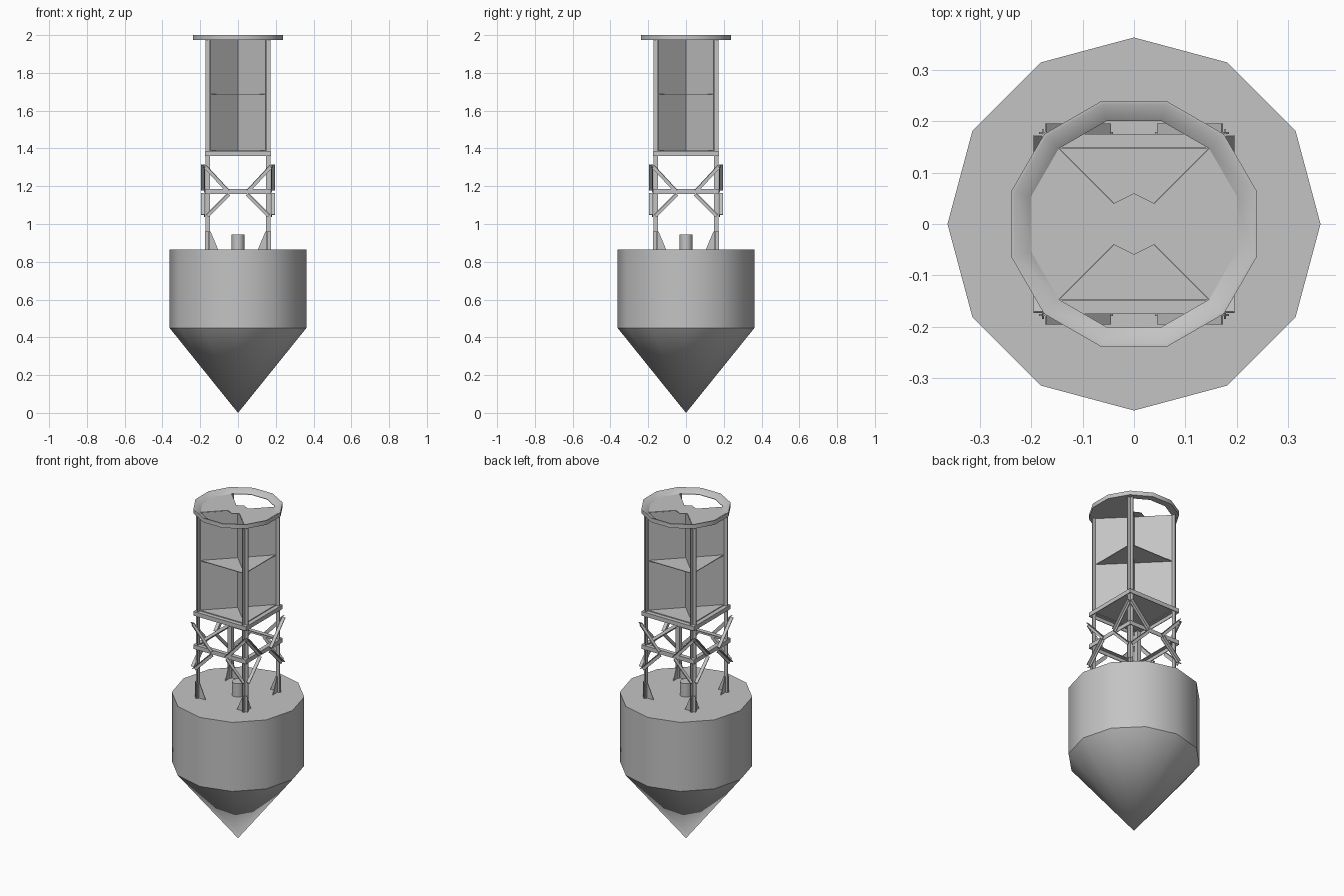
import bpy, bmesh, math
from mathutils import Vector, Matrix

cube = bpy.data.objects.get("Cube")
if cube:
    bpy.data.objects.remove(cube, do_unlink=True)

SIDES = 12
grey = bpy.data.materials.new("plain_grey")
grey.use_nodes = True
grey.diffuse_color = (0.55, 0.55, 0.55, 1)
grey.node_tree.nodes["Principled BSDF"].inputs["Base Color"].default_value = grey.diffuse_color


def finish(name, bm, smooth=False):
    bmesh.ops.recalc_face_normals(bm, faces=bm.faces)
    mesh = bpy.data.meshes.new(name)
    bm.to_mesh(mesh)
    bm.free()
    mesh.materials.append(grey)
    ob = bpy.data.objects.new(name, mesh)
    bpy.context.collection.objects.link(ob)
    if smooth:
        bpy.ops.object.select_all(action='DESELECT')
        ob.select_set(True)
        bpy.context.view_layer.objects.active = ob
        bpy.ops.object.shade_smooth_by_angle(angle=math.radians(35))
    return ob


def polar(r, i, phase=0.0):
    a = math.radians(360 / SIDES * i + phase)
    return r * math.cos(a), r * math.sin(a)


def lathe(name, profile, phase=0.0, closed=False):
    """Turn a profile of (radius, height) points around the z axis."""
    bm = bmesh.new()
    rings = []
    for r, z in profile:
        n = SIDES if r > 0 else 1
        rings.append([bm.verts.new((*polar(r, i, phase), z)) for i in range(n)])
    pairs = list(zip(rings, rings[1:])) + ([(rings[-1], rings[0])] if closed else [])
    for a, b in pairs:
        for i in range(SIDES):
            j = (i + 1) % SIDES
            if len(a) == 1:
                bm.faces.new((a[0], b[i], b[j]))
            elif len(b) == 1:
                bm.faces.new((a[i], a[j], b[0]))
            else:
                bm.faces.new((a[i], a[j], b[j], b[i]))
    if not closed and len(rings[-1]) > 1:
        bm.faces.new(rings[-1])
    return finish(name, bm, True)


def slab(bm, points, offset):
    """Flat polygon thickened along an offset."""
    face = bm.faces.new([bm.verts.new(p) for p in points])
    extra = bmesh.ops.extrude_face_region(bm, geom=[face], use_keep_orig=True)
    verts = [g for g in extra["geom"] if isinstance(g, bmesh.types.BMVert)]
    bmesh.ops.translate(bm, verts=verts, vec=Vector(offset))


def angle_bar(bm, p, q, a, b, width=0.025, t=0.004):
    """L-shaped bar from p to q, with flanges along a and b."""
    p, q, a, b = (Vector(v) for v in (p, q, a, b))
    for u, v in ((a, b), (b, a)):
        slab(bm, (p, q, q + u * width, p + u * width), v * t)


def four_times(name, build):
    """Repeat one side of the tower around its four sides."""
    bm = bmesh.new()
    build(bm)
    base = bm.verts[:] + bm.edges[:] + bm.faces[:]
    for k in range(1, 4):
        copy = bmesh.ops.duplicate(bm, geom=base)["geom"]
        verts = [g for g in copy if isinstance(g, bmesh.types.BMVert)]
        bmesh.ops.rotate(bm, verts=verts, matrix=Matrix.Rotation(k * math.pi / 2, 3, 'Z'))
    return finish(name, bm)


DECK, TOP, FLOAT_TOP = 1.385, 1.975, 0.865
INNER, OUTER = 0.148, 0.175

# Float with conical bottom, and the stub on its top
lathe("float_body", [(0, 0), (0.3625, 0.45), (0.3625, FLOAT_TOP)])
lathe("vent_stub", [(0.034, FLOAT_TOP), (0.034, 0.945)])

# Corner posts, opening outward
four_times("corner_posts", lambda bm: angle_bar(
    bm, (INNER, -INNER, FLOAT_TOP), (INNER, -INNER, TOP), (1, 0, 0), (0, -1, 0)))


# Tapered feet: one plate on each face of a post
def feet(bm):
    y = -0.16
    shape = [(OUTER, FLOAT_TOP), (0.105, FLOAT_TOP), (0.145, 0.96), (OUTER, 0.96)]
    slab(bm, [(x, y, z) for x, z in shape], (0, 0.004, 0))
    slab(bm, [(-y, -x, z) for x, z in shape], (-0.004, 0, 0))


four_times("post_feet", feet)


# Horizontal rails at two levels
def rails(bm):
    for z in (DECK, 1.185):
        angle_bar(bm, (-OUTER, -OUTER, z), (OUTER, -OUTER, z), (0, 0, -1), (0, 1, 0))


four_times("rails", rails)


# Diagonal braces above and below the middle rail
def braces(bm):
    for s in (-1, 1):
        for outer_z, inner_x, inner_z in ((1.315, 0.045, 1.18), (1.05, 0.055, 1.165)):
            p = Vector((s * 0.17, -OUTER, outer_z))
            q = Vector((s * inner_x, -OUTER, inner_z))
            across = (q - p).normalized().cross(Vector((0, 1, 0)))
            if across.z > 0:
                across = -across
            angle_bar(bm, p, q, across, (0, -1, 0), 0.02)


four_times("braces", braces)

# Deck under the reflector
bm = bmesh.new()
e = 0.15
slab(bm, [(-e, -e, DECK), (e, -e, DECK), (e, e, DECK), (-e, e, DECK)], (0, 0, 0.005))
finish("deck", bm)

# Crossed upright reflector panels
bm = bmesh.new()
for s in (-1, 1):
    n = Vector((s, -1, 0)).normalized() * 0.004
    ends = [Vector((-INNER, -s * INNER, 0)) - n / 2, Vector((INNER, s * INNER, 0)) - n / 2]
    up = [Vector((0, 0, z)) for z in (DECK, TOP)]
    slab(bm, (ends[0] + up[0], ends[1] + up[0], ends[1] + up[1], ends[0] + up[1]), n)
finish("reflector_panels", bm)

# Triangular shelves between the panels
four_times("reflector_shelves", lambda bm: slab(
    bm, [(0, 0, 1.685), (-INNER, -INNER, 1.685), (INNER, -INNER, 1.685)], (0, 0, 0.004)))

# Top ring with sloping inner wall
lathe("top_ring", [(0.207, TOP), (0.247, TOP), (0.247, 2.0), (0.24, 2.0), (0.207, TOP + 0.003)],
      phase=15, closed=True)

# Top plate, open at the front and back
half = [polar(0.207, i, 15) for i in (-2, -1, 0, 1)] + [(0.04, 0.04), (0, 0.06), (-0.04, 0.04)]
outline = half + [(-x, -y) for x, y in half]
bm = bmesh.new()
slab(bm, [(x, y, TOP) for x, y in outline], (0, 0, 0.003))
finish("top_plate", bm)
